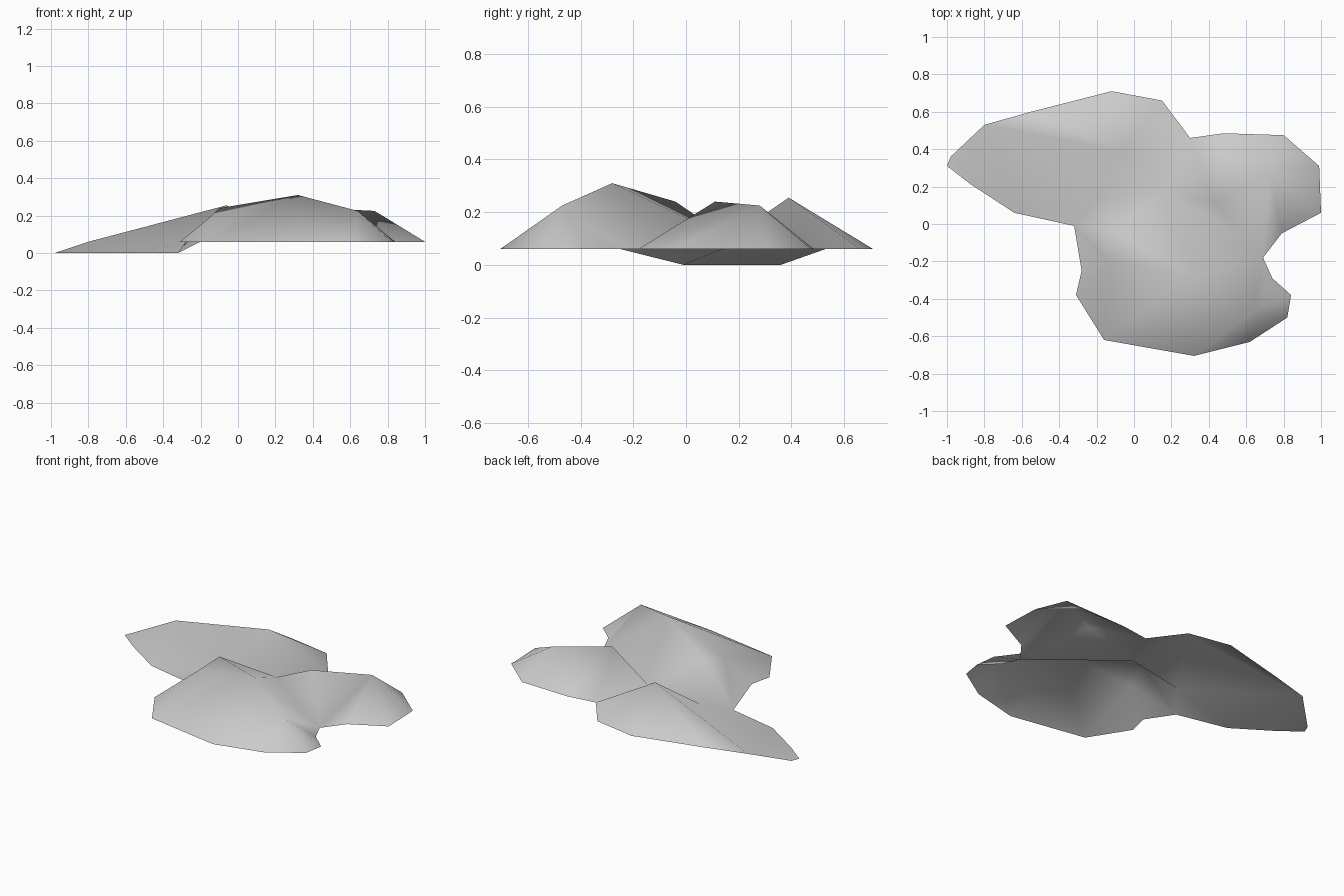
import bpy
from mathutils import Vector
from mathutils.geometry import delaunay_2d_cdt

cube = bpy.data.objects.get("Cube")
if cube:
    bpy.data.objects.remove(cube, do_unlink=True)

GROUND = 0.06

# Outline of the rock sheet, counterclockwise from the low western tip
low_rim = [(-1, .31), (-.87, .21), (-.64, .06), (-.32, -.01)]
front_rim = [(-.28, -.25), (-.31, -.38), (-.16, -.62), (.32, -.705), (.62, -.63),
             (.82, -.5), (.84, -.38), (.74, -.29), (.69, -.18)]
side_rim = [(.79, -.05), (1, .06), (.99, .31), (.8, .475), (.48, .485), (.3, .46)]
back_rim = [(.15, .66), (-.12, .71), (-.55, .6), (-.8, .53)]
low_tip = [(-.98, .36)]

rim = [(x, y, 0) for x, y in low_rim]
rim += [(x, y, GROUND) for x, y in front_rim + side_rim + back_rim]
rim += [(x, y, 0) for x, y in low_tip]

# Peaks, shoulders and valley floors inside the outline
inner = {
    "main_peak": (.32, -.28, .31),
    "main_shoulder": (-.1, -.04, .24),
    "west_shoulder": (-.14, -.19, .2),
    "front_shoulder": (.64, -.47, .225),
    "side_peak": (.43, .11, .24),
    "side_shoulder": (.73, .28, .225),
    "back_peak": (-.06, .39, .255),
    "valley": (.15, .165, .1),
    "west_valley": (-.2, .14, .06),
}
points = rim + list(inner.values())
index = {name: len(rim) + i for i, name in enumerate(inner)}


def at(key):
    """Index of a named inner point or of an outline position."""
    if key in index:
        return index[key]
    return min(range(len(rim)), key=lambda i: (Vector(rim[i][:2]) - Vector(key)).length)


# Ridge and valley lines that the faces must follow
west_notch, east_notch, north_notch = low_rim[-1], front_rim[-1], side_rim[-1]
lines = [
    ("main_peak", "main_shoulder"), ("main_peak", "front_shoulder"),
    ("main_peak", "west_shoulder"), ("main_shoulder", "west_shoulder"),
    ("main_peak", "valley"), ("main_peak", east_notch),
    ("valley", east_notch), ("valley", "side_peak"),
    ("side_peak", "side_shoulder"), ("side_shoulder", east_notch),
    ("valley", north_notch), ("valley", "west_valley"),
    ("west_valley", west_notch), ("west_valley", low_rim[2]),
    ("west_valley", back_rim[-1]), ("west_valley", "back_peak"),
    ("back_peak", "valley"), ("back_peak", north_notch),
    ("back_peak", back_rim[-1]),
]
edges = [(i, (i + 1) % len(rim)) for i in range(len(rim))]
edges += [(at(a), at(b)) for a, b in lines]

# Fill the outline with triangles and lift each point to its height
flat, _, faces, source, _, _ = delaunay_2d_cdt(
    [Vector(p[:2]) for p in points], edges, [], 1, 1e-5)
verts = [(p.x, p.y, points[s[0]][2] if s else GROUND) for p, s in zip(flat, source)]

mesh = bpy.data.meshes.new("rock_sheet")
mesh.from_pydata(verts, [], faces)
mesh.update()
rock = bpy.data.objects.new("rock_sheet", mesh)
bpy.context.collection.objects.link(rock)
mesh.shade_smooth()

# Plain stone colour
stone = bpy.data.materials.new("stone_grey")
stone.use_nodes = True
colour = (.6, .6, .6, 1)
stone.diffuse_color = colour
stone.node_tree.nodes["Principled BSDF"].inputs["Base Color"].default_value = colour
mesh.materials.append(stone)
